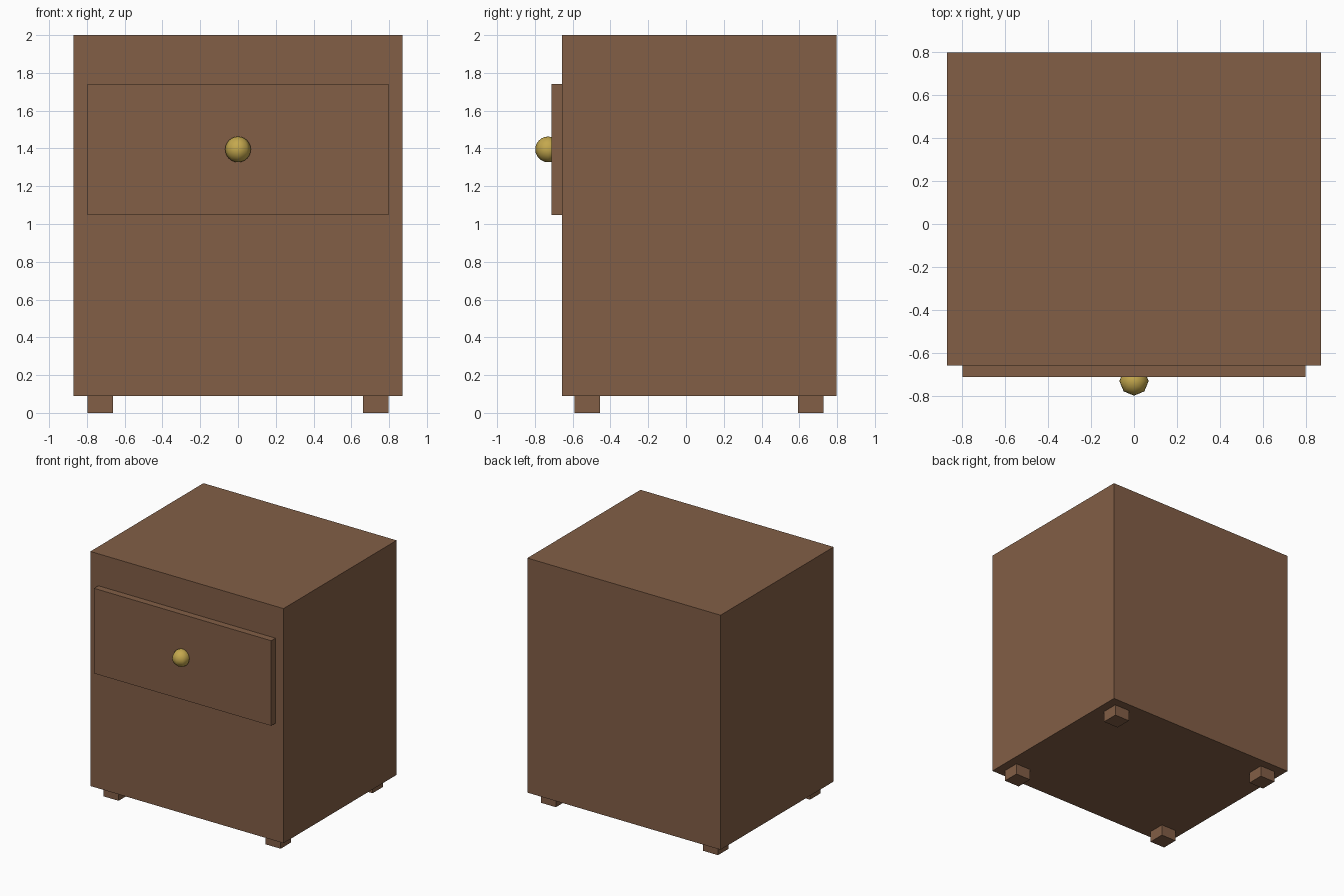
import bpy, math

if "Cube" in bpy.data.objects:
    bpy.data.objects.remove(bpy.data.objects["Cube"])


def material(name, rgb):
    m = bpy.data.materials.new(name)
    m.diffuse_color = (*rgb, 1.0)
    m.use_nodes = True
    m.node_tree.nodes["Principled BSDF"].inputs["Base Color"].default_value = m.diffuse_color
    return m


WOOD = material("brown_wood", (0.224, 0.113, 0.061))
BRASS = material("brass", (0.55, 0.39, 0.075))


def box(name, x, y, z, mat):
    """Box from (min, max) ranges on each axis."""
    bpy.ops.mesh.primitive_cube_add(size=1, location=[sum(r) / 2 for r in (x, y, z)])
    ob = bpy.context.object
    ob.name = name
    ob.scale = [r[1] - r[0] for r in (x, y, z)]
    bpy.ops.object.transform_apply(location=False, rotation=False, scale=True)
    ob.data.materials.append(mat)
    return ob


# Cabinet body and raised drawer front
box("cabinet_body", (-0.87, 0.87), (-0.657, 0.798), (0.09, 2.0), WOOD)
box("drawer_front", (-0.798, 0.798), (-0.712, -0.64), (1.047, 1.74), WOOD)

# Four square feet
for side, sx in (("left", -1), ("right", 1)):
    for end, cy in (("front", -0.523), ("back", 0.66)):
        cx = sx * 0.73
        box(f"{end}_{side}_foot", (cx - 0.068, cx + 0.068),
            (cy - 0.068, cy + 0.068), (0.0, 0.09), WOOD)

# Round drawer knob
bpy.ops.mesh.primitive_uv_sphere_add(segments=8, ring_count=12, radius=0.068,
                                     location=(0, -0.73, 1.395))
knob = bpy.context.object
knob.name = "drawer_knob"
knob.data.materials.append(BRASS)
bpy.ops.object.shade_smooth_by_angle(angle=math.radians(60))
